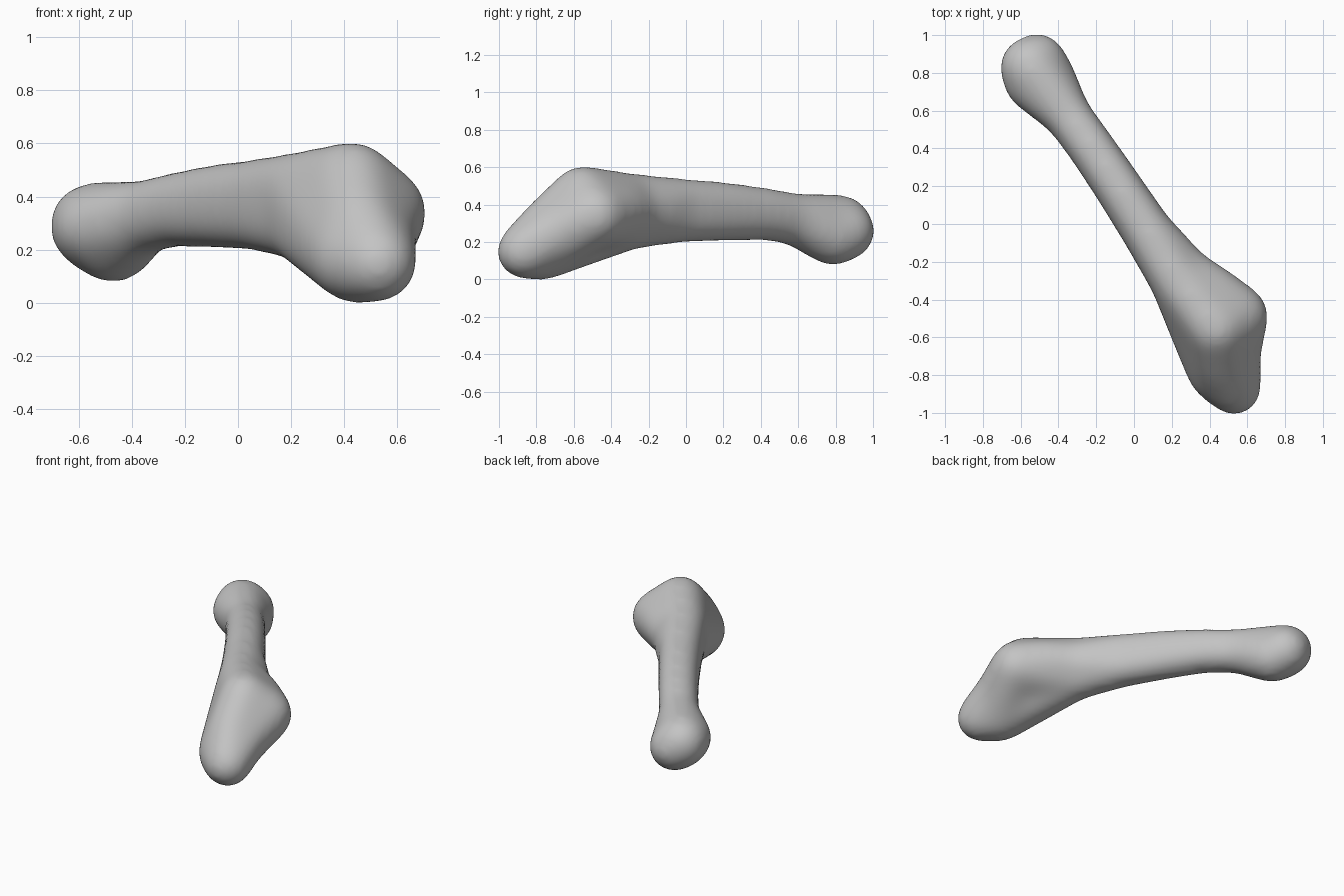
import bpy, bmesh
from mathutils import Matrix

old = bpy.data.objects.get("Cube")
if old:
    bpy.data.objects.remove(old, do_unlink=True)

VOXEL = 0.018
PASSES = 84
# Smoothing shrinks a ball by this amount divided by its radius
SHRINK = 0.85 * PASSES * VOXEL ** 2 / 8


def add_hull(target, balls):
    """Add the convex skin around a group of balls (x, y, z, radius)."""
    bm = bmesh.new()
    for x, y, z, r in balls:
        bmesh.ops.create_icosphere(bm, subdivisions=3, radius=r + SHRINK / r,
                                   matrix=Matrix.Translation((x, y, z)))
    bmesh.ops.delete(bm, geom=bm.faces[:], context='FACES_ONLY')
    hull = bmesh.ops.convex_hull(bm, input=bm.verts[:])
    inner = {v for v in hull["geom_interior"] if isinstance(v, bmesh.types.BMVert)}
    bmesh.ops.delete(bm, geom=list(inner), context='VERTS')
    bmesh.ops.recalc_face_normals(bm, faces=bm.faces[:])
    part = bpy.data.meshes.new("hull_part")
    bm.to_mesh(part)
    bm.free()
    target.from_mesh(part)
    bpy.data.meshes.remove(part)


def station(x, y, low, high, r):
    """Upright oval section of the shaft, as two stacked balls."""
    return [(x, y, low + r, r), (x, y, high - r, r)]


# Shaft sections, from the small end to the large end
shaft = [
    station(-0.355, 0.58, 0.20, 0.432, 0.10),
    station(-0.23, 0.41, 0.228, 0.463, 0.098),
    station(-0.10, 0.22, 0.224, 0.49, 0.10),
    station(0.07, -0.04, 0.21, 0.515, 0.11),
    station(0.23, -0.30, 0.172, 0.543, 0.12),
]

# Lobes of the two ends
knob = [(-0.55, 0.83, 0.283, 0.15), (-0.51, 0.86, 0.25, 0.137),
        (-0.47, 0.785, 0.22, 0.14), (-0.545, 0.745, 0.275, 0.125)]
crest = [(0.435, -0.56, 0.453, 0.133)]
side_lobe = [(0.55, -0.485, 0.335, 0.15)]
front_tip = [(0.53, -0.868, 0.142, 0.13)]
front_heel = [(0.45, -0.775, 0.157, 0.157)]
ridge = [(0.46, -0.73, 0.30, 0.125)]
bridge = [(0.525, -0.68, 0.25, 0.13)]
neck = [(0.285, -0.265, 0.36, 0.112)]
shoulder = [(0.40, -0.36, 0.36, 0.135)]

bm = bmesh.new()
for a, b in zip(shaft, shaft[1:]):
    add_hull(bm, a + b)
add_hull(bm, knob)
add_hull(bm, knob[:1] + knob[2:] + shaft[0])
add_hull(bm, shaft[-1] + crest + ridge + front_heel)
add_hull(bm, ridge + bridge + front_tip + front_heel)
add_hull(bm, ridge + bridge + crest)
add_hull(bm, shaft[-1] + crest + side_lobe + bridge)
add_hull(bm, side_lobe + bridge + front_heel)
add_hull(bm, shaft[-2] + neck)
add_hull(bm, shaft[-1] + neck + shoulder)
add_hull(bm, shoulder + crest + side_lobe)
rough = bpy.data.meshes.new("bone_rough")
bm.to_mesh(rough)
bm.free()
bone = bpy.data.objects.new("bone", rough)
bpy.context.collection.objects.link(bone)

# Fuse the hulls into one skin and soften it
fuse = bone.modifiers.new("fuse", 'REMESH')
fuse.mode = 'VOXEL'
fuse.voxel_size = VOXEL
soften = bone.modifiers.new("soften", 'SMOOTH')
soften.factor = 0.5
soften.iterations = PASSES
graph = bpy.context.evaluated_depsgraph_get()
skin = bpy.data.meshes.new_from_object(bone.evaluated_get(graph))
bone.modifiers.clear()
bone.data = skin
skin.name = "bone"
bpy.data.meshes.remove(rough)

# Rest it on the ground
lowest = min(v.co.z for v in skin.vertices)
skin.transform(Matrix.Translation((0, 0, -lowest)))

# Colour and smooth shading
grey = bpy.data.materials.new("bone_grey")
grey.use_nodes = True
colour = (0.55, 0.55, 0.55, 1)
grey.diffuse_color = colour
grey.node_tree.nodes["Principled BSDF"].inputs["Base Color"].default_value = colour
skin.materials.clear()
skin.materials.append(grey)
for p in skin.polygons:
    p.use_smooth = True
    p.material_index = 0
